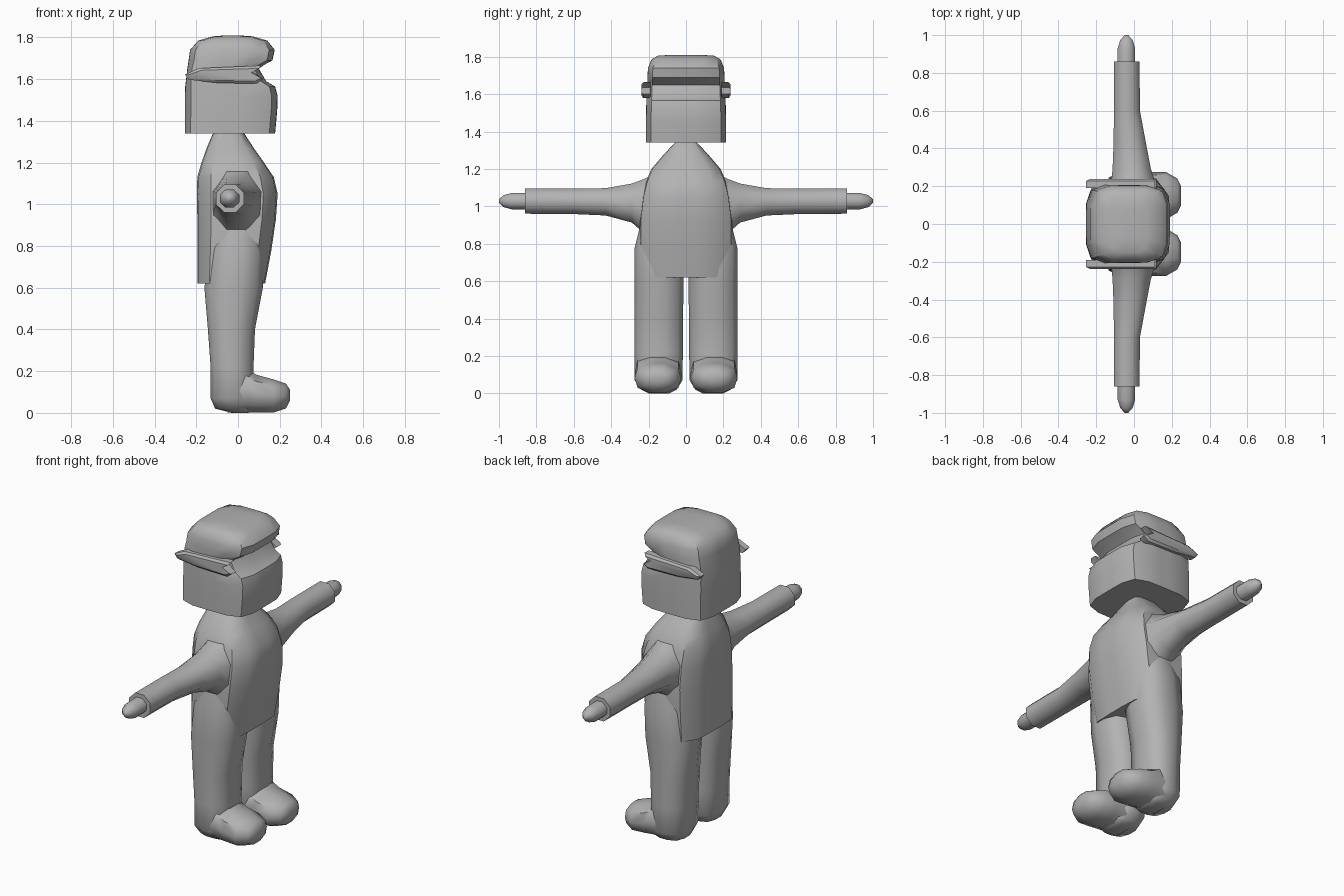
import bpy, bmesh, math

grey = bpy.data.materials.new("plain grey")
grey.diffuse_color = (0.45, 0.45, 0.45, 1)


def finish(name, bm, angle=40):
    bmesh.ops.recalc_face_normals(bm, faces=bm.faces)
    me = bpy.data.meshes.new(name)
    bm.to_mesh(me)
    bm.free()
    me.materials.append(grey)
    ob = bpy.data.objects.new(name, me)
    bpy.context.collection.objects.link(ob)
    bpy.ops.object.select_all(action='DESELECT')
    bpy.context.view_layer.objects.active = ob
    ob.select_set(True)
    bpy.ops.object.shade_smooth_by_angle(angle=math.radians(angle))
    return ob


def loft(name, sections, n, power, place, angle=40, turn=0.5):
    """Skin rounded-box rings; a section is (t, u_min, u_max, v_min, v_max)."""
    bm = bmesh.new()
    rings = []
    for t, u0, u1, v0, v1 in sections:
        ring = []
        for i in range(n):
            a = 2 * math.pi * (i + turn) / n
            c, s = math.cos(a), math.sin(a)
            m = (abs(c) ** power + abs(s) ** power) ** (-1 / power)
            u = (u0 + u1) / 2 + c * m * (u1 - u0) / 2
            v = (v0 + v1) / 2 + s * m * (v1 - v0) / 2
            ring.append(bm.verts.new(place(t, u, v)))
        rings.append(ring)
    for a, b in zip(rings, rings[1:]):
        for i in range(n):
            j = (i + 1) % n
            bm.faces.new((a[i], a[j], b[j], b[i]))
    bm.faces.new(rings[0])
    bm.faces.new(rings[-1])
    return finish(name, bm, angle)


def upright(t, u, v):
    return (u, v, t)


def sym(rows):
    return [(z, x0, x1, -h, h) for z, x0, x1, h in rows]


# Coat: tapered neck, wide belly, open hem line
loft("coat", sym([
    (0.62, -0.195, 0.13, 0.245), (0.78, -0.195, 0.16, 0.25),
    (0.93, -0.195, 0.182, 0.25), (1.05, -0.197, 0.19, 0.235),
    (1.13, -0.195, 0.172, 0.215), (1.20, -0.175, 0.125, 0.185),
    (1.27, -0.15, 0.075, 0.125), (1.34, -0.12, 0.03, 0.06),
    (1.37, -0.12, 0.03, 0.06)]), 16, 4.5, upright)

# Head with the eye groove below an overhanging brow
loft("head", sym([
    (1.34, -0.255, 0.178, 0.215), (1.45, -0.255, 0.188, 0.215),
    (1.52, -0.255, 0.19, 0.213), (1.565, -0.253, 0.178, 0.212),
    (1.59, -0.25, 0.135, 0.21), (1.65, -0.243, 0.10, 0.207),
    (1.668, -0.24, 0.125, 0.207), (1.69, -0.237, 0.165, 0.207),
    (1.74, -0.23, 0.176, 0.203), (1.785, -0.19, 0.14, 0.185),
    (1.805, -0.12, 0.07, 0.15), (1.81, -0.06, 0.0, 0.08)]),
    20, 5, upright)

strap_outline = [(-0.255, 1.622), (-0.235, 1.597), (-0.10, 1.582), (0.09, 1.578),
                 (0.12, 1.60), (0.07, 1.635), (0.11, 1.665), (-0.19, 1.652)]

for side, label in ((-1, "right"), (1, "left")):
    # Side strap with a pointed rear end
    bm = bmesh.new()
    inner = [bm.verts.new((x, side * 0.19, z)) for x, z in strap_outline]
    mid = [bm.verts.new((x, side * 0.227, z)) for x, z in strap_outline]
    outer = [bm.verts.new((x * 0.92, side * 0.238, 1.62 + (z - 1.62) * 0.7))
             for x, z in strap_outline]
    for a, b in ((inner, mid), (mid, outer)):
        for i in range(len(a)):
            j = (i + 1) % len(a)
            bm.faces.new((a[i], a[j], b[j], b[i]))
    bm.faces.new(inner)
    bm.faces.new(outer)
    finish(label + "_strap", bm)

    def sideways(t, u, v):
        return (u, side * t, v)

    # Sleeve flaring into the shoulder
    loft(label + "_sleeve", [
        (0.15, -0.15, 0.14, 0.78, 1.20), (0.22, -0.13, 0.122, 0.84, 1.16),
        (0.29, -0.122, 0.098, 0.905, 1.13), (0.43, -0.115, 0.07, 0.945, 1.103),
        (0.60, -0.112, 0.037, 0.953, 1.10), (0.86, -0.112, 0.035, 0.955, 1.10)],
        8, 2, sideways, 50)

    # Hand with a blunt tip
    loft(label + "_hand", [
        (0.80, -0.09, 0.01, 0.98, 1.075), (0.93, -0.09, 0.01, 0.98, 1.075),
        (0.975, -0.075, -0.005, 0.993, 1.063), (1.0, -0.05, -0.03, 1.018, 1.038)],
        8, 2, sideways, 50)

    def leg_place(t, u, v):
        return (u, side * v, t)

    # Leg rising inside the coat
    loft(label + "_leg", [
        (0.0, -0.03, 0.05, 0.09, 0.20), (0.02, -0.11, 0.07, 0.05, 0.24),
        (0.07, -0.132, 0.08, 0.018, 0.275), (0.22, -0.132, 0.075, 0.016, 0.275),
        (0.40, -0.145, 0.082, 0.015, 0.275), (0.60, -0.162, 0.12, 0.012, 0.275),
        (0.78, -0.14, 0.125, 0.01, 0.275), (0.98, -0.10, 0.10, 0.01, 0.225)],
        12, 3, leg_place, 50)

    def foot_place(t, u, v):
        return (t, side * v, u)

    # Rounded foot pointing forward
    loft(label + "_foot", [
        (-0.05, 0.0, 0.20, 0.03, 0.265), (0.04, 0.0, 0.215, 0.025, 0.275),
        (0.09, 0.0, 0.184, 0.025, 0.275), (0.17, 0.0, 0.162, 0.025, 0.275),
        (0.23, 0.02, 0.142, 0.06, 0.24), (0.25, 0.06, 0.11, 0.10, 0.20)],
        10, 2.6, foot_place, 50)
